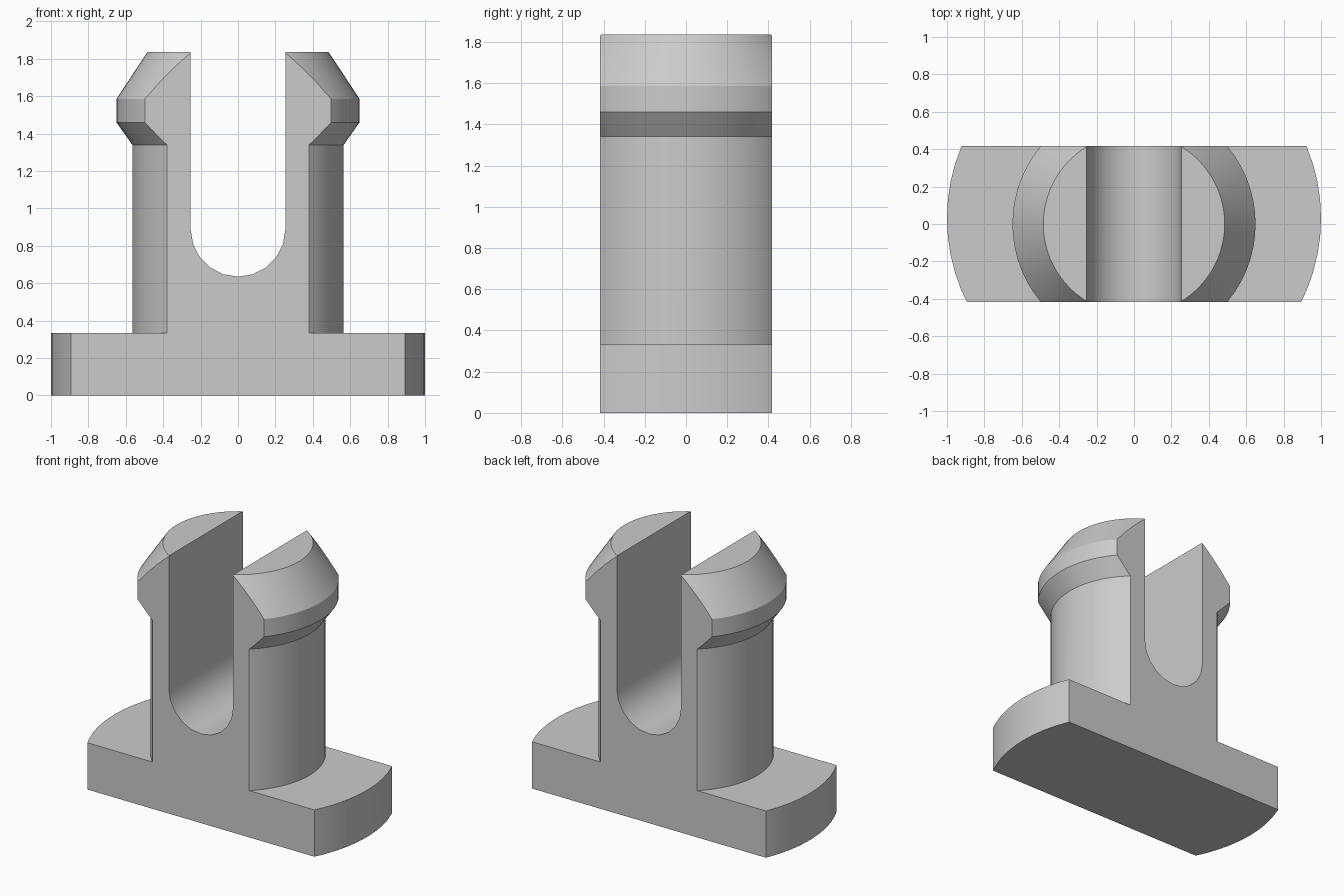
import bpy
import bmesh
from math import pi, sin, cos, radians
from mathutils import Matrix, Vector

DEPTH = 0.417        # half thickness of the whole clip
SLOT = 0.253         # half width of the slot
SLOT_CENTRE = 0.888  # height of the slot's round end

cube = bpy.data.objects.get("Cube")
if cube:
    bpy.data.objects.remove(cube, do_unlink=True)

grey = bpy.data.materials.new("plain grey")
grey.use_nodes = True
colour = (0.6, 0.6, 0.6, 1)
grey.diffuse_color = colour
grey.node_tree.nodes["Principled BSDF"].inputs["Base Color"].default_value = colour


def make_object(name, bm):
    bmesh.ops.recalc_face_normals(bm, faces=bm.faces)
    mesh = bpy.data.meshes.new(name)
    bm.to_mesh(mesh)
    bm.free()
    mesh.materials.append(grey)
    obj = bpy.data.objects.new(name, mesh)
    bpy.context.collection.objects.link(obj)
    return obj


def turned(name, profile, y=0, segments=64):
    """Closed solid turned about a vertical axis from (radius, z) points."""
    bm = bmesh.new()
    rings = [[bm.verts.new((r * cos(2 * pi * i / segments),
                            y + r * sin(2 * pi * i / segments), z))
              for i in range(segments)] for r, z in profile]
    for low, high in zip(rings, rings[1:]):
        for i in range(segments):
            j = (i + 1) % segments
            bm.faces.new((low[i], low[j], high[j], high[i]))
    bm.faces.new(rings[0])
    bm.faces.new(rings[-1])
    return make_object(name, bm)


def extruded(name, outline, half):
    """Closed solid pushed along y from an (x, z) outline."""
    bm = bmesh.new()
    face = bm.faces.new([bm.verts.new((x, -half, z)) for x, z in outline])
    moved = bmesh.ops.extrude_face_region(bm, geom=[face])["geom"]
    verts = [v for v in moved if isinstance(v, bmesh.types.BMVert)]
    bmesh.ops.translate(bm, verts=verts, vec=(0, 2 * half, 0))
    return make_object(name, bm)


def combine(target, tool, operation):
    mod = target.modifiers.new(operation.lower(), "BOOLEAN")
    mod.operation = operation
    mod.solver = "EXACT"
    mod.object = tool
    bpy.context.view_layer.objects.active = target
    bpy.ops.object.modifier_apply(modifier=mod.name)
    bpy.data.objects.remove(tool, do_unlink=True)


# Round base and stem with its flared snap collar
clip = turned("snap_clip", [(1, 0), (1, 0.333)], y=0.03)
stem = turned("stem", [(0.565, 0.15), (0.565, 1.34), (0.65, 1.46),
                       (0.65, 1.585), (0.485, 1.835)])
combine(clip, stem, "UNION")

# Flat front and back
slab = extruded("slab", [(-2, -1), (2, -1), (2, 3), (-2, 3)], DEPTH)
combine(clip, slab, "INTERSECT")

# Round-ended slot between the two prongs
arc = [(SLOT * cos(pi + pi * i / 10), SLOT_CENTRE + SLOT * sin(pi + pi * i / 10))
       for i in range(11)]
slot = extruded("slot", arc + [(SLOT, 3), (-SLOT, 3)], 1)
combine(clip, slot, "DIFFERENCE")

# Smooth curved walls, crisp edges
bpy.ops.object.select_all(action="DESELECT")
clip.select_set(True)
bpy.context.view_layer.objects.active = clip
bpy.ops.object.shade_smooth_by_angle(angle=radians(25))
